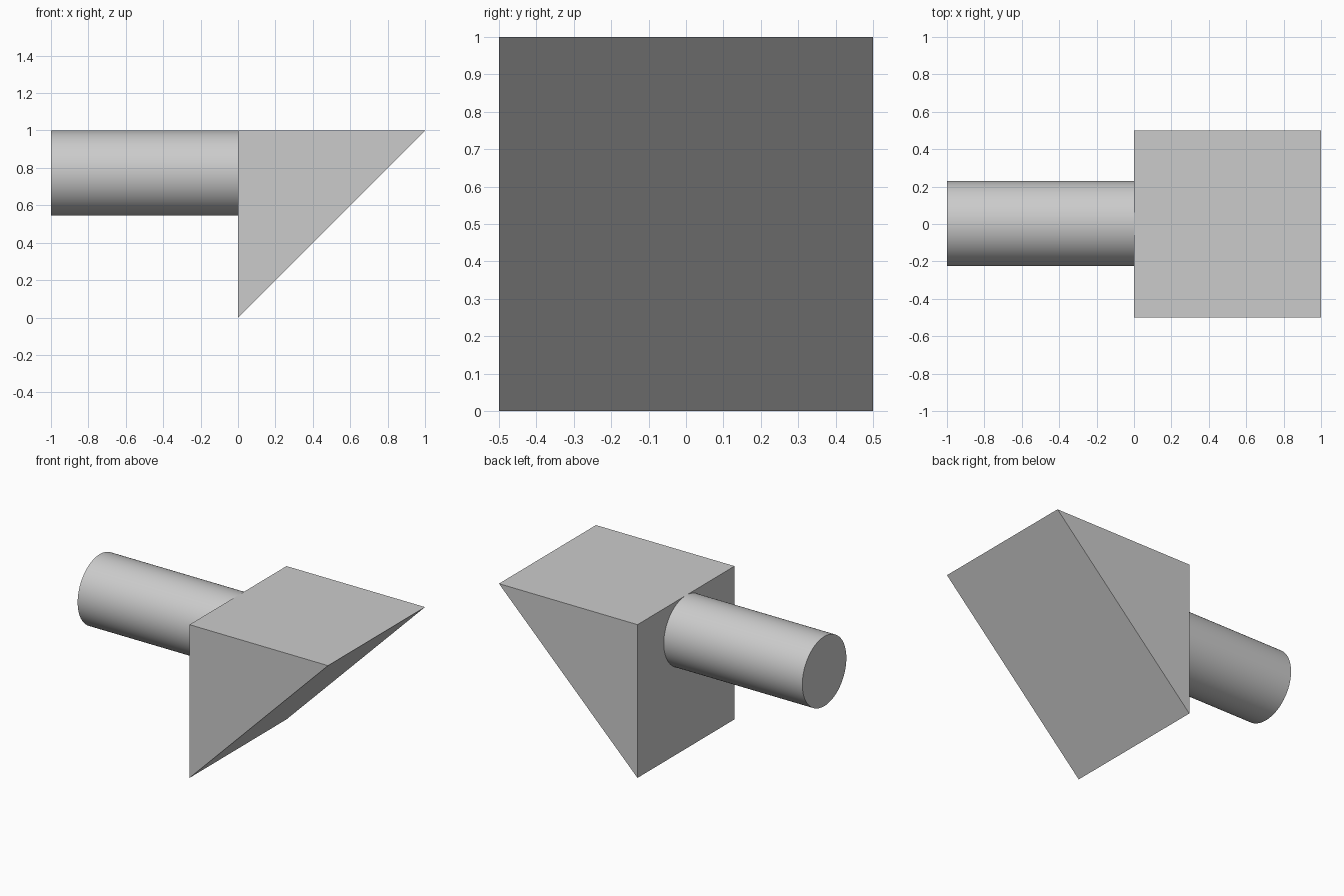
import bpy
import bmesh
import math

cube = bpy.data.objects.get("Cube")
if cube:
    bpy.data.objects.remove(cube, do_unlink=True)

# Single plain grey
grey = bpy.data.materials.new("plain grey")
grey.use_nodes = True
colour = (0.6, 0.6, 0.6, 1)
grey.diffuse_color = colour
grey.node_tree.nodes["Principled BSDF"].inputs["Base Color"].default_value = colour

# Wedge head: triangular profile extruded along y
bm = bmesh.new()
profile = [(0, 0), (1, 1), (0, 1)]
face = bm.faces.new([bm.verts.new((x, -0.5, z)) for x, z in profile])
extruded = bmesh.ops.extrude_face_region(bm, geom=[face])["geom"]
bmesh.ops.translate(bm, vec=(0, 1, 0),
                    verts=[v for v in extruded if isinstance(v, bmesh.types.BMVert)])
bmesh.ops.recalc_face_normals(bm, faces=bm.faces)
mesh = bpy.data.meshes.new("wedge_head")
bm.to_mesh(mesh)
bm.free()
wedge = bpy.data.objects.new("wedge_head", mesh)
bpy.context.collection.objects.link(wedge)
mesh.materials.append(grey)

# Round handle, flush with the top of the wedge
radius = 0.227
bpy.ops.mesh.primitive_cylinder_add(vertices=96, radius=radius, depth=1,
                                    location=(-0.5, 0.002, 1 - radius),
                                    rotation=(0, math.pi / 2, 0))
handle = bpy.context.object
handle.name = "handle"
handle.data.materials.append(grey)
bpy.ops.object.shade_smooth_by_angle(angle=math.radians(30))
